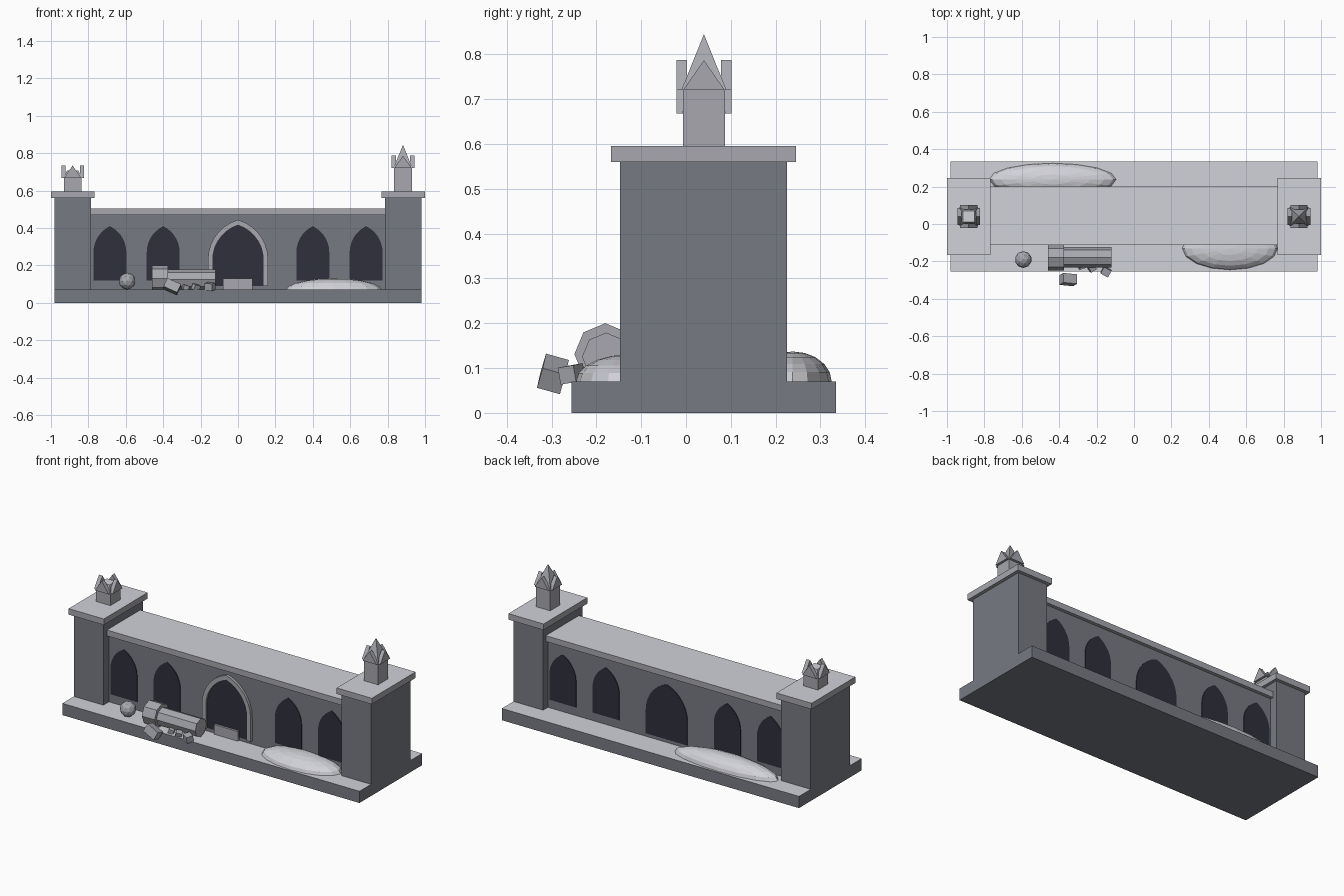
import bpy, bmesh, math
from mathutils import Matrix, Vector, Euler

if "Cube" in bpy.data.objects:
    bpy.data.objects.remove(bpy.data.objects["Cube"])


def material(name, color):
    m = bpy.data.materials.new(name)
    m.use_nodes = True
    m.diffuse_color = (*color, 1)
    bsdf = m.node_tree.nodes["Principled BSDF"]
    bsdf.inputs["Base Color"].default_value = (*color, 1)
    bsdf.inputs["Roughness"].default_value = 0.9
    return m


WALL = material("wall stone", (0.185, 0.195, 0.225))
TRIM = material("pale stone", (0.385, 0.39, 0.425))
DARK = material("arch shadow", (0.028, 0.029, 0.046))
SNOW = material("snow", (0.64, 0.645, 0.69))


def finish(bm, name, *mats):
    bmesh.ops.recalc_face_normals(bm, faces=bm.faces)
    mesh = bpy.data.meshes.new(name)
    bm.to_mesh(mesh)
    bm.free()
    for m in mats:
        mesh.materials.append(m)
    ob = bpy.data.objects.new(name, mesh)
    bpy.context.collection.objects.link(ob)
    return ob


def snow_top(ob):
    """Give the level upper faces the snow colour."""
    ob.data.materials.append(SNOW)
    for f in ob.data.polygons:
        f.material_index = 1 if f.normal.z > 0.9 else 0


def box(name, lo, hi, mat, rot=(0, 0, 0)):
    lo, hi = Vector(lo), Vector(hi)
    bm = bmesh.new()
    mx = Matrix.LocRotScale((lo + hi) / 2, Euler(rot), hi - lo)
    bmesh.ops.create_cube(bm, size=1, matrix=mx)
    return finish(bm, name, mat)


def cone(name, center, r1, r2, depth, sides, mat, rot=(0, 0, 0), spin=0):
    bm = bmesh.new()
    mx = Matrix.LocRotScale(center, Euler(rot), None) @ Matrix.Rotation(spin, 4, "Z")
    bmesh.ops.create_cone(bm, cap_ends=True, segments=sides, radius1=r1,
                          radius2=r2, depth=depth, matrix=mx)
    return finish(bm, name, mat)


def drift(name, center, size):
    bm = bmesh.new()
    mx = Matrix.LocRotScale(center, None, size)
    bmesh.ops.create_uvsphere(bm, u_segments=16, v_segments=10, radius=1, matrix=mx)
    return finish(bm, name, SNOW)


def prism(name, outline, y0, y1, mat, place=Matrix()):
    """Extrude an x-z outline from y0 to y1."""
    bm = bmesh.new()
    face = bm.faces.new([bm.verts.new((x, y0, z)) for x, z in outline])
    ext = bmesh.ops.extrude_face_region(bm, geom=[face])["geom"]
    bmesh.ops.translate(bm, vec=(0, y1 - y0, 0),
                        verts=[g for g in ext if isinstance(g, bmesh.types.BMVert)])
    bmesh.ops.transform(bm, matrix=place, verts=bm.verts)
    return finish(bm, name, mat)


def arch(cx, w, base, spring, apex, n=7):
    """Pointed arch outline, from the right foot over to the left foot."""
    h = apex - spring
    r = (w * w + h * h) / (2 * w)
    end = math.asin(h / r)
    right = [(w - r + r * math.cos(end * i / n), spring + r * math.sin(end * i / n))
             for i in range(n + 1)]
    half = [(w, base)] + right
    return [(cx + x, z) for x, z in half] + [(cx - x, z) for x, z in half[-2::-1]]


# Plinth
snow_top(box("plinth", (-0.98, -0.255, 0), (0.98, 0.335, 0.07), WALL))

# Wall and coping
FRONT, BACK = -0.095, 0.18
box("wall", (-0.785, FRONT, 0.07), (0.785, BACK, 0.47), WALL)
snow_top(box("coping", (-0.785, -0.113, 0.47), (0.785, 0.2, 0.505), TRIM))

# Blind arches on both faces
for side, y, out in (("front", FRONT, -0.004), ("back", BACK, 0.004)):
    for x in (-0.685, -0.4, 0.4, 0.685):
        prism(side + "_arch", arch(x, 0.088, 0.12, 0.27, 0.41), y, y + out, DARK)
    prism(side + "_central_arch", arch(0, 0.137, 0.09, 0.23, 0.417), y, y + out, DARK)

# Moulding around the central front arch
outer = arch(0, 0.161, 0.09, 0.23, 0.444)
inner = arch(0, 0.135, 0.09, 0.23, 0.415)
prism("arch_moulding", outer + inner[::-1], FRONT, FRONT - 0.016, TRIM)
box("plaque", (-0.08, -0.112, 0.072), (0.077, -0.095, 0.13), TRIM)


# Pinnacle: shaft, spire and four small gables
def pinnacle(name, x, neck, spire_height, tip):
    c = Vector((x, 0.04, 0))
    box(name + "_shaft", c + Vector((-0.047, -0.047, 0.595)),
        c + Vector((0.047, 0.047, neck)), TRIM)
    spire = cone(name + "_spire", c + Vector((0, 0, neck + spire_height / 2)),
                 0.05 * math.sqrt(2), tip * math.sqrt(2), spire_height, 4, TRIM,
                 spin=math.pi / 4)
    snow_top(spire)
    gable = [(-0.046, neck), (0.046, neck), (0, neck + 0.066)]
    for k in range(4):
        place = Matrix.Translation(c) @ Matrix.Rotation(k * math.pi / 2, 4, "Z")
        prism(name + "_gable", gable, -0.061, -0.038, TRIM, place)


# End piers with caps and pinnacles
for s, name in ((-1, "right"), (1, "left")):
    xs = sorted((s * 0.785, s * 0.98))
    box(name + "_pier", (xs[0], -0.147, 0.07), (xs[1], 0.225, 0.56), WALL)
    xs = sorted((s * 0.768, s * 1.0))
    snow_top(box(name + "_pier_cap", (xs[0], -0.167, 0.56), (xs[1], 0.245, 0.596), TRIM))
pinnacle("whole_pinnacle", 0.882, 0.721, 0.124, 0)
pinnacle("broken_pinnacle", -0.884, 0.668, 0.04, 0.03)

# Snow drifts
drift("front_drift", (0.513, -0.13, 0.07), (0.255, 0.115, 0.06))
drift("back_drift", (-0.435, 0.238, 0.07), (0.34, 0.087, 0.067))

# Fallen masonry
bm = bmesh.new()
bmesh.ops.create_icosphere(bm, subdivisions=2, radius=0.045,
                           matrix=Matrix.Translation((-0.592, -0.19, 0.116)))
finish(bm, "fallen_ball", TRIM)
along_x = (0, math.pi / 2, 0)
cone("fallen_shaft", (-0.248, -0.178, 0.125), 0.054, 0.054, 0.255, 8, TRIM, along_x)
cone("fallen_head", (-0.418, -0.18, 0.131), 0.069, 0.069, 0.085, 8, TRIM, along_x)


def rubble(center, size, rot):
    c, h = Vector(center), Vector(size) / 2
    box("rubble", c - h, c + h, TRIM, rot)


rubble((-0.352, -0.297, 0.087), (0.08, 0.053, 0.05), (-0.3, 0.42, -0.1))
rubble((-0.15, -0.255, 0.087), (0.045, 0.04, 0.038), (0.15, 0.1, -0.5))
rubble((-0.225, -0.236, 0.083), (0.035, 0.03, 0.03), (0.3, 0.2, 0.6))
rubble((-0.28, -0.225, 0.082), (0.03, 0.03, 0.025), (0.1, 0.3, 0.3))
